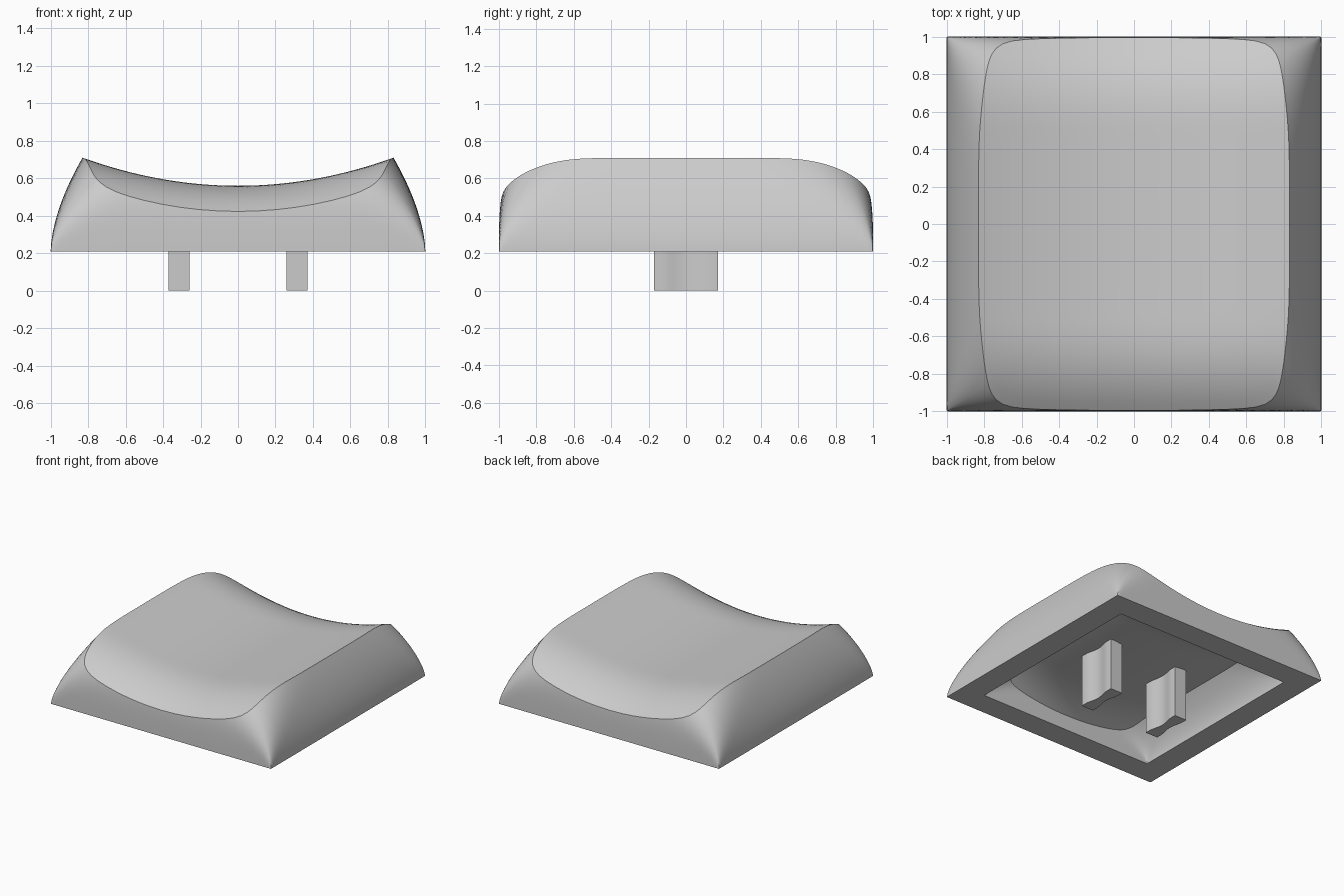
import bpy, bmesh, math

BASE = 0.21          # height of the open lower rim
SIDE = 28            # segments along each side
WALL, DISH = 18, 24  # rings up the wall and across the dish

if "Cube" in bpy.data.objects:
    bpy.data.objects.remove(bpy.data.objects["Cube"], do_unlink=True)

grey = bpy.data.materials.new("light grey plastic")
grey.use_nodes = True
colour = (0.6, 0.6, 0.6, 1)
grey.diffuse_color = colour
grey.node_tree.nodes["Principled BSDF"].inputs["Base Color"].default_value = colour


def finish(bm, name, angle):
    bmesh.ops.recalc_face_normals(bm, faces=bm.faces[:])
    mesh = bpy.data.meshes.new(name)
    bm.to_mesh(mesh)
    bm.free()
    mesh.materials.append(grey)
    obj = bpy.data.objects.new(name, mesh)
    bpy.context.collection.objects.link(obj)
    bpy.ops.object.select_all(action='DESELECT')
    obj.select_set(True)
    bpy.context.view_layer.objects.active = obj
    bpy.ops.object.shade_smooth_by_angle(angle=math.radians(angle))
    return obj


def dish(x, y):
    """Height of the scooped top."""
    fall = max(0, abs(y) - 0.5) / 0.5
    return 0.56 + 0.218 * x * x - 0.14 * fall ** 2.5


def wall(u, v, z):
    """Wall point: a square section that shrinks and rounds with height."""
    t = max(0, (z - BASE) / 0.5)
    inv = max(0.002, 0.167 * (t / 0.88) ** 1.3)
    s = (abs(u) ** (1 / inv) + abs(v) ** (1 / inv)) ** -inv
    return (1 - 0.17 * t ** 1.7) * u * s, (1 - 0.09 * t ** 3.5) * v * s, z


def rim_height(u, v):
    low, high = BASE, 0.78
    for _ in range(30):
        mid = (low + high) / 2
        x, y, _z = wall(u, v, mid)
        low, high = (mid, high) if mid < dish(x, y) else (low, mid)
    return low


# Directions around a square, closer together at the corners
steps = [math.sin(math.pi / 2 * (2 * i / SIDE - 1)) for i in range(SIDE)]
around = ([(s, -1) for s in steps] + [(1, s) for s in steps]
          + [(-s, 1) for s in steps] + [(-1, -s) for s in steps])


def shell_rings():
    """Rings from the lower rim, up the wall, then in over the dish."""
    tops = [rim_height(u, v) for u, v in around]
    rings = [[wall(u, v, BASE + (h - BASE) * k / WALL)
              for (u, v), h in zip(around, tops)] for k in range(WALL + 1)]
    edge = rings[-1]
    for k in range(1, DISH):
        f = 1 - k / DISH
        rings.append([(x * f, y * f, dish(x * f, y * f)) for x, y, z in edge])
    return rings


# Hollow cap: inner skin, lower rim and outer skin in one surface
outer = shell_rings()
inner = [[(x * 0.8, y * 0.8, BASE + (z - BASE) * 0.57) for x, y, z in ring]
         for ring in outer]
bm = bmesh.new()
rings = [[bm.verts.new(p) for p in ring] for ring in inner[::-1] + outer]
n = len(around)
for a, b in zip(rings, rings[1:]):
    for i in range(n):
        j = (i + 1) % n
        bm.faces.new((a[i], a[j], b[j], b[i]))
for ring in (rings[0], rings[-1]):
    centre = bm.verts.new((0, 0, ring[0].co.z))
    centre.co.z = sum(v.co.z for v in ring) / n
    for i in range(n):
        bm.faces.new((ring[i], ring[(i + 1) % n], centre))
finish(bm, "cap_shell", 28)


# Two mounting prongs with waisted broad faces
def prong(name, x):
    half, waist = 0.055, 0.02
    ys = [-0.17 + 0.34 * i / 16 for i in range(17)]
    w = [half - waist * max(0, math.cos(math.pi / 2 * min(1, abs(y) / 0.12))) ** 1.5
         for y in ys]
    outline = list(zip(w, ys)) + [(-a, y) for a, y in reversed(list(zip(w, ys)))]
    bm = bmesh.new()
    face = bm.faces.new([bm.verts.new((x + a, y, 0)) for a, y in outline])
    top = bmesh.ops.extrude_face_region(bm, geom=[face])["geom"]
    bmesh.ops.translate(bm, vec=(0, 0, 0.43),
                        verts=[v for v in top if isinstance(v, bmesh.types.BMVert)])
    finish(bm, name, 35)


prong("left_prong", 0.315)
prong("right_prong", -0.315)
